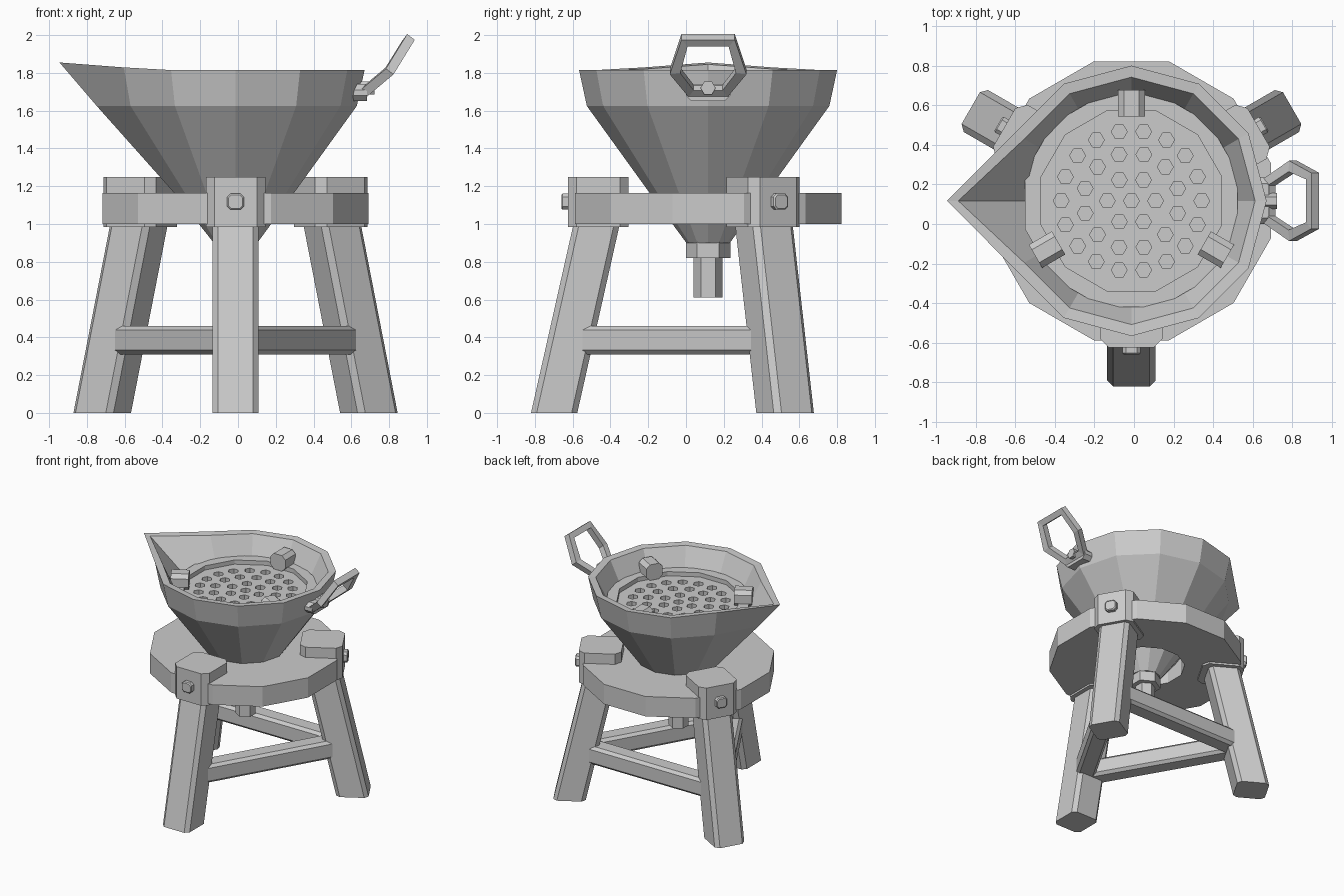
import bpy, bmesh
from math import cos, sin, radians, pi
from mathutils import Vector, Matrix

cube = bpy.data.objects.get("Cube")
if cube:
    bpy.data.objects.remove(cube, do_unlink=True)

AXIS = Vector((-0.013, 0.117, 0))   # vertical axis of the bowl and table

grey = bpy.data.materials.new("plain_grey")
grey.use_nodes = True
grey.diffuse_color = (0.6, 0.6, 0.6, 1)
grey.node_tree.nodes["Principled BSDF"].inputs["Base Color"].default_value = (0.6, 0.6, 0.6, 1)


def loft(bm, rings, closed=False):
    """Skin a list of equal point rings; cap the ends unless closed."""
    rows = [[bm.verts.new(p) for p in ring] for ring in rings]
    n = len(rows[0])
    pairs = list(zip(rows, rows[1:]))
    if closed:
        pairs.append((rows[-1], rows[0]))
    for a, b in pairs:
        for i in range(n):
            j = (i + 1) % n
            bm.faces.new((a[i], a[j], b[j], b[i]))
    if not closed:
        bm.faces.new(rows[0])
        bm.faces.new(rows[-1])


def part(name, *lofts, closed=False, angle=0):
    """Make one object from lofts, turned about the axis by an angle."""
    bm = bmesh.new()
    for rings in lofts:
        loft(bm, rings, closed)
    bmesh.ops.transform(bm, verts=bm.verts, matrix=Matrix.Translation(AXIS) @ Matrix.Rotation(radians(angle), 4, 'Z'))
    bmesh.ops.recalc_face_normals(bm, faces=bm.faces)
    mesh = bpy.data.meshes.new(name)
    bm.to_mesh(mesh)
    bm.free()
    mesh.materials.append(grey)
    obj = bpy.data.objects.new(name, mesh)
    bpy.context.scene.collection.objects.link(obj)
    return obj


def polygon(r, z, n=12, turn=0.0, x=0, y=0):
    return [Vector((x + r * cos(2 * pi * i / n + radians(turn)),
                    y + r * sin(2 * pi * i / n + radians(turn)), z)) for i in range(n)]


def chamfered(w, h, c):
    """Corner points of a rectangle with cut corners."""
    a, b = w / 2, h / 2
    return [(a, b - c), (a - c, b), (c - a, b), (-a, b - c),
            (-a, c - b), (c - a, -b), (a - c, -b), (a, c - b)]


def upright(w, d, c, r, z):
    """Horizontal section centred at radius r."""
    return [Vector((r + u, v, z)) for u, v in chamfered(w, d, c)]


def facing(w, h, c, x, z):
    """Vertical section looking along the radius."""
    return [Vector((x, u, z + v)) for u, v in chamfered(w, h, c)]


# Table top with a central hole
part("table_top", [polygon(r, z, turn=15) for r, z in
     ((0.73, 1.0), (0.73, 1.165), (0.3, 1.165), (0.3, 1.0))], closed=True)

# Legs, caps and bolts, with stretchers between the legs
for side, angle in (("front", -90), ("left", 30), ("right", 150)):
    part(side + "_leg", [upright(0.245, 0.245, 0.03, 0.815, 0),
                         upright(0.245, 0.245, 0.03, 0.59, 1.0)], angle=angle)
    part(side + "_leg_cap", [upright(0.32, 0.315, 0.045, 0.582, z) for z in (0.985, 1.25)], angle=angle)
    part(side + "_bolt", [facing(0.09, 0.085, 0.018, 0.73, 1.118),
                          facing(0.09, 0.085, 0.018, 0.77, 1.118),
                          facing(0.076, 0.07, 0.015, 0.777, 1.118)], angle=angle)
    # Stretcher lies across the chord midway to the next leg
    part(side + "_stretcher", [[Vector((0.364 + u, y, 0.385 + v)) for u, v in chamfered(0.15, 0.15, 0.022)]
                               for y in (-0.635, 0.635)], angle=angle + 60)


# Bowl with one rim corner drawn out into a pouring spout
def bowl_ring(r, z, spout, lift=0.0):
    ring = polygon(r, z)
    ring[6] = Vector((-spout, 0, z + lift))
    for i in (5, 7):
        ring[i].z += lift * 0.35
    return ring


part("bowl", [bowl_ring(0.115, 0.9, 0.115),
              bowl_ring(0.31, 1.165, 0.325),
              bowl_ring(0.642, 1.625, 0.735),
              bowl_ring(0.683, 1.815, 0.932, 0.04),
              bowl_ring(0.625, 1.81, 0.875, 0.035),
              bowl_ring(0.5, 1.56, 0.5)])

# Drain under the bowl
part("drain_collar", [polygon(0.118, z, 6, 30) for z in (0.82, 0.912)])
part("drain_pipe", [polygon(0.076, z, 6, 30) for z in (0.61, 0.83)])

# Sieve seat ring and perforated plate
part("sieve_ring", [polygon(r, z, turn=15) for r, z in
     ((0.556, 1.57), (0.556, 1.665), (0.472, 1.665), (0.472, 1.57))], closed=True)
plate = part("sieve_plate", [polygon(0.475, z, turn=15) for z in (1.57, 1.63)])

holes = []
for count, radius, turn in ((1, 0, 0), (6, 0.122, 0), (12, 0.242, 15), (18, 0.355, 0)):
    for c in polygon(radius, 0, count, turn):
        holes.append([polygon(0.04, z, 6, 0, c.x, c.y) for z in (1.59, 1.68)])
cutter = part("hole_cutter", *holes)
cutter.hide_render = True
cut = plate.modifiers.new("holes", 'BOOLEAN')
cut.operation = 'DIFFERENCE'
cut.solver = 'EXACT'
cut.object = cutter
bpy.context.view_layer.objects.active = plate
bpy.ops.object.modifier_apply(modifier=cut.name)
bpy.data.objects.remove(cutter, do_unlink=True)

# Clamps holding the sieve
for side, angle in (("back", 90), ("right", 210), ("left", 330)):
    part(side + "_clamp", [facing(0.135, 0.13, 0.03, x, 1.7) for x in (0.425, 0.56)], angle=angle)

# Handle: a bent six-sided loop of square bar
path = [Vector(p) for p in ((0.915, 0.125, 1.972), (0.815, 0.175, 1.81), (0.69, 0.09, 1.705),
                            (0.69, -0.09, 1.705), (0.815, -0.175, 1.81), (0.915, -0.125, 1.972))]
centre = sum(path, Vector()) / 6
normal = Vector((0.8, 0, -0.6))
rings = []
for p in path:
    inward = (centre - p).normalized() * 0.028
    rings.append([p + inward * a + normal * b * 0.025 for a, b in ((1, 1), (1, -1), (-1, -1), (-1, 1))])
part("handle_loop", rings, closed=True)
part("handle_mount", [facing(0.235, 0.09, 0.03, 0.61, 1.695), facing(0.235, 0.09, 0.03, 0.695, 1.695)])
part("handle_bolt", [[Vector((x, p.x, 1.72 + p.y)) for p in polygon(0.04, 0, 6)] for x in (0.64, 0.735)])
